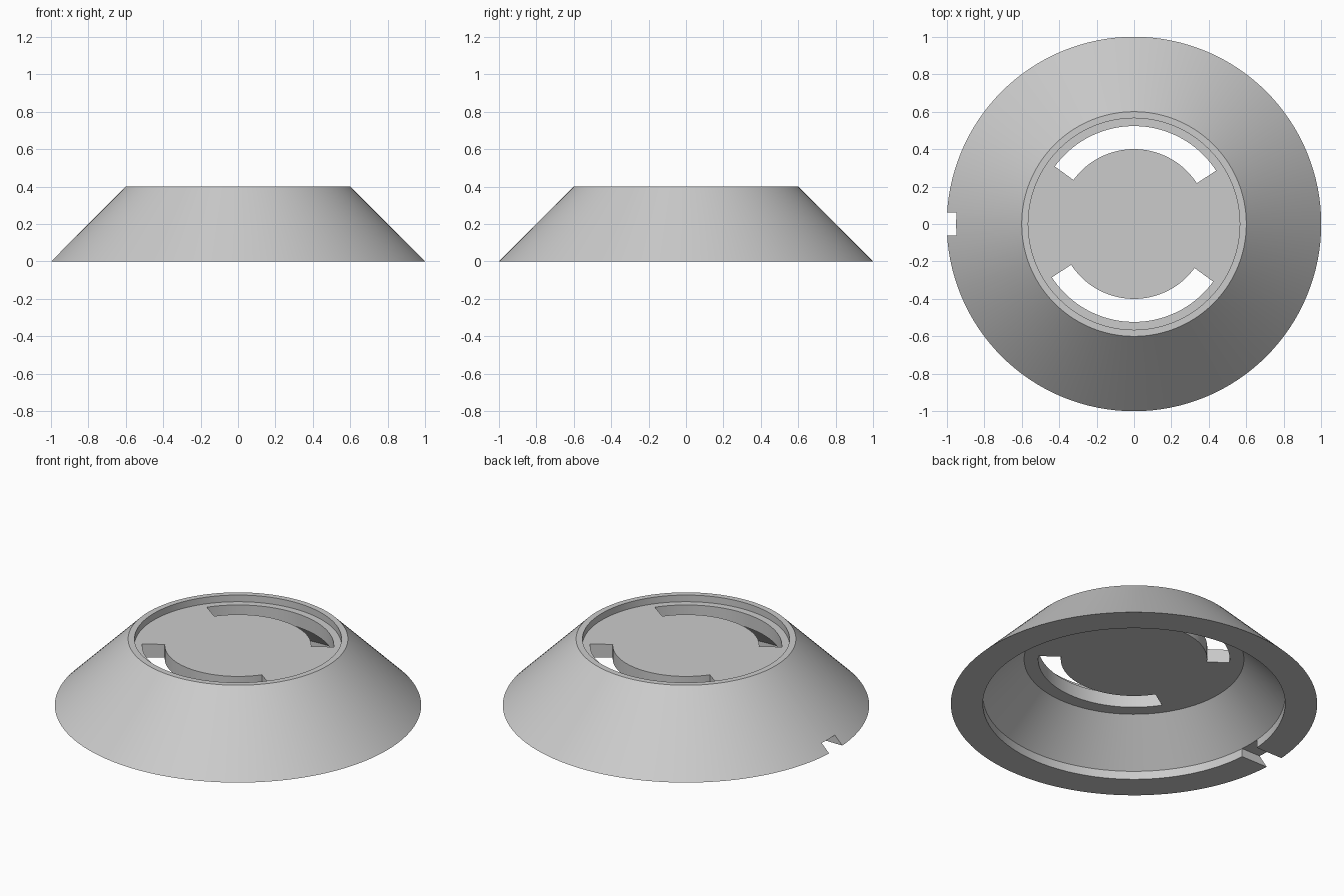
import bpy
import bmesh
from math import cos, sin, pi, radians

SEGMENTS = 128

default = bpy.data.objects.get("Cube")
if default:
    bpy.data.objects.remove(default, do_unlink=True)

grey = bpy.data.materials.new("light_grey")
grey.use_nodes = True
colour = (0.6, 0.6, 0.6, 1.0)
grey.diffuse_color = colour
grey.node_tree.nodes["Principled BSDF"].inputs["Base Color"].default_value = colour


def make_object(name, bm):
    bmesh.ops.recalc_face_normals(bm, faces=bm.faces)
    mesh = bpy.data.meshes.new(name)
    bm.to_mesh(mesh)
    bm.free()
    mesh.materials.append(grey)
    obj = bpy.data.objects.new(name, mesh)
    bpy.context.collection.objects.link(obj)
    return obj


def lathe(name, profile):
    """Turn a radius/height profile around z and cap both ends."""
    bm = bmesh.new()
    rings = [[bm.verts.new((r * cos(2 * pi * i / SEGMENTS), r * sin(2 * pi * i / SEGMENTS), z))
              for i in range(SEGMENTS)] for r, z in profile]
    for a, b in zip(rings, rings[1:]):
        for i in range(SEGMENTS):
            j = (i + 1) % SEGMENTS
            bm.faces.new((a[i], a[j], b[j], b[i]))
    bm.faces.new(rings[0])
    bm.faces.new(rings[-1])
    return make_object(name, bm)


def prism(name, outline, low, high):
    """Extrude a flat outline upward."""
    bm = bmesh.new()
    face = bm.faces.new([bm.verts.new((x, y, low)) for x, y in outline])
    top = bmesh.ops.extrude_face_region(bm, geom=[face])["geom"]
    verts = [v for v in top if isinstance(v, bmesh.types.BMVert)]
    bmesh.ops.translate(bm, verts=verts, vec=(0, 0, high - low))
    return make_object(name, bm)


def arc(radius, start, end, steps=40):
    angles = [radians(start + (end - start) * i / steps) for i in range(steps + 1)]
    return [(radius * cos(a), radius * sin(a)) for a in angles]


# Hollow conical body with recessed top plate and stepped inside
body = lathe("conical_base", [
    (0.565, 0.36), (0.565, 0.40), (0.60, 0.40), (1.0, 0.0),
    (0.825, 0.0), (0.825, 0.05), (0.60, 0.28)])

# Two curved slots through the plate, half a turn apart
cutters = []
for side, turn in (("back", 0), ("front", 180)):
    outline = arc(0.523, 33 + turn, 144 + turn) + arc(0.40, 144 + turn, 33 + turn)
    cutters.append(prism(side + "_slot_cutter", outline, 0.2, 0.5))

# Cable notch through the foot on the right
cutters.append(prism("notch_cutter",
                     [(-1.1, -0.0625), (-0.75, -0.0625), (-0.75, 0.0625), (-1.1, 0.0625)],
                     -0.1, 0.05))

# Cut the openings, then drop the cutters
bpy.context.view_layer.objects.active = body
for cutter in cutters:
    cutter.hide_render = True
    cut = body.modifiers.new(cutter.name, "BOOLEAN")
    cut.operation = "DIFFERENCE"
    cut.solver = "EXACT"
    cut.object = cutter
    bpy.ops.object.modifier_apply(modifier=cut.name)
    bpy.data.objects.remove(cutter, do_unlink=True)

# Smooth curved walls, keep the rims crisp
bpy.ops.object.select_all(action="DESELECT")
body.select_set(True)
bpy.ops.object.shade_smooth_by_angle(angle=radians(30))
